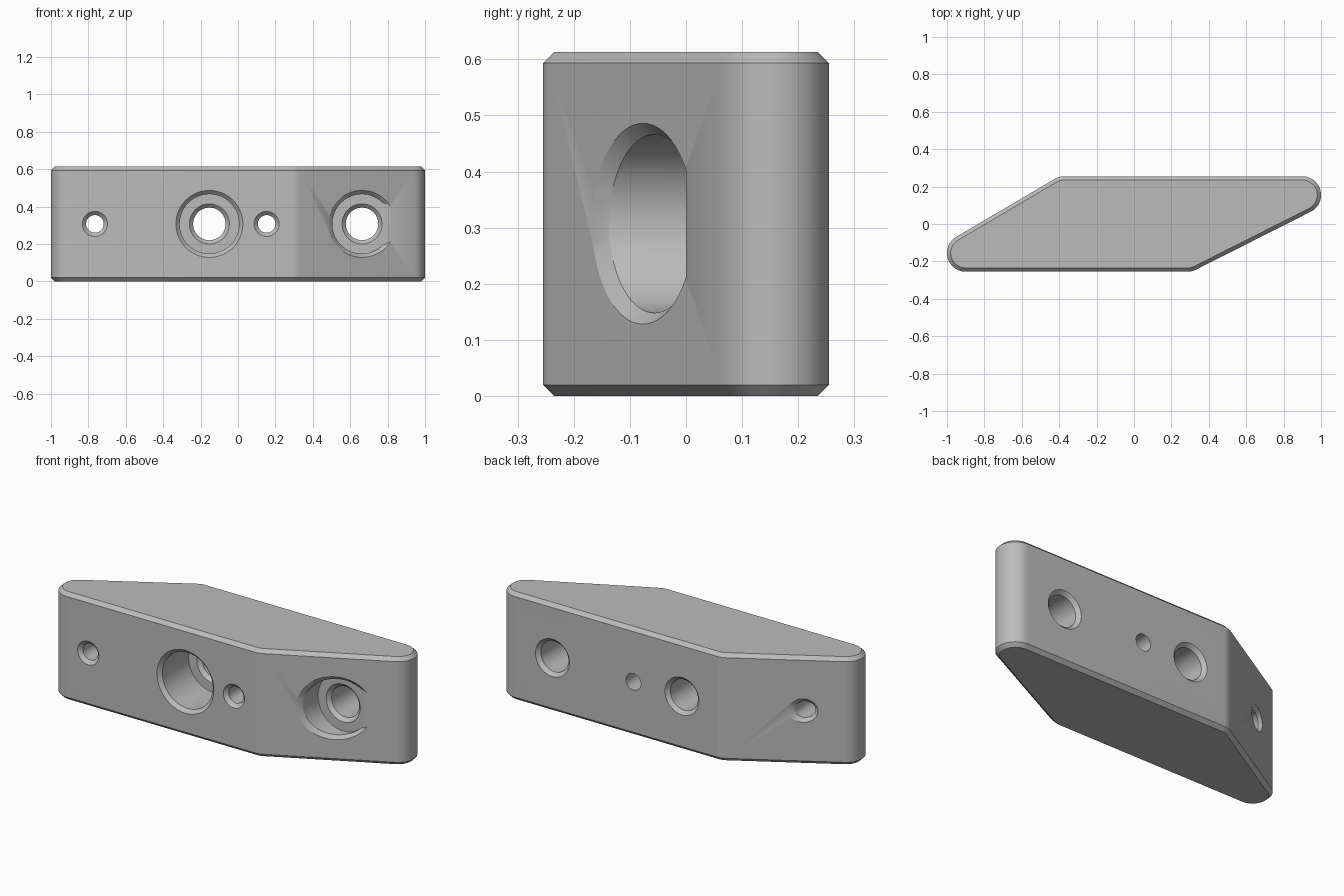
import bpy, bmesh
from math import sin, cos, tan, pi, atan2

cube = bpy.data.objects.get("Cube")
if cube:
    bpy.data.objects.remove(cube, do_unlink=True)

HEIGHT, HALF, MID = 0.613, 0.255, 0.307
ROUND, CHAMFER = 0.1, 0.02
LOW, HIGH = ROUND - HALF, HALF - ROUND      # y of the corner centres
FRONT_X, END_X, BACK_X = 0.286, 0.9, -0.373
front_slope = atan2(HIGH - LOW, END_X - FRONT_X)
back_slope = atan2(HIGH - LOW, BACK_X + END_X)

metal = bpy.data.materials.new("machined grey")
metal.use_nodes = True
grey = (0.5, 0.5, 0.5, 1)
metal.diffuse_color = grey
metal.node_tree.nodes["Principled BSDF"].inputs["Base Color"].default_value = grey


def loft(name, rings, clip=False):
    """Join rings of points into a closed solid."""
    bm = bmesh.new()
    loops = [[bm.verts.new(p) for p in ring] for ring in rings]
    n = len(loops[0])
    for a, b in zip(loops, loops[1:]):
        for i in range(n):
            j = (i + 1) % n
            bm.faces.new((a[i], a[j], b[j], b[i]))
    bm.faces.new(loops[0])
    bm.faces.new(loops[-1])
    if clip:  # flat floor on the middle plane
        bmesh.ops.bisect_plane(bm, geom=bm.verts[:] + bm.edges[:] + bm.faces[:],
                               plane_co=(0, 0, 0), plane_no=(0, 1, 0), clear_outer=True)
        bmesh.ops.holes_fill(bm, edges=[e for e in bm.edges if e.is_boundary])
    bmesh.ops.recalc_face_normals(bm, faces=bm.faces[:])
    mesh = bpy.data.meshes.new(name)
    bm.to_mesh(mesh)
    bm.free()
    mesh.materials.append(metal)
    obj = bpy.data.objects.new(name, mesh)
    bpy.context.collection.objects.link(obj)
    return obj


def outline(z, inset):
    """Rounded plan outline, pulled in by the chamfer."""
    corners = [(FRONT_X, LOW, -pi / 2, front_slope - pi / 2, 6),
               (END_X, HIGH, front_slope - pi / 2, pi / 2, 24),
               (BACK_X, HIGH, pi / 2, pi / 2 + back_slope, 6),
               (-END_X, LOW, pi / 2 + back_slope, pi * 1.5, 24)]
    r = ROUND - inset
    return [(cx + r * cos(a + (b - a) * i / n), cy + r * sin(a + (b - a) * i / n), z)
            for cx, cy, a, b, n in corners for i in range(n + 1)]


# Wall surfaces as y at a given x
def front(x): return -HALF
def back(x): return HALF
def middle(x): return 0
def front_slant(x): return LOW - ROUND / cos(front_slope) + (x - FRONT_X) * tan(front_slope)
def back_slant(x): return HIGH + ROUND / cos(back_slope) + (x - BACK_X) * tan(back_slope)


# Chamfered block
block = loft("clamp_block", [outline(0, CHAMFER), outline(CHAMFER, 0),
                             outline(HEIGHT - CHAMFER, 0), outline(HEIGHT, CHAMFER)])


def drill(cx, steps, clip=False):
    """Cut a round hole along y; steps are (radius, wall, offset)."""
    rings = []
    for r, wall, off in steps:
        pts = [(cx + r * cos(2 * pi * i / 64), MID + r * sin(2 * pi * i / 64)) for i in range(64)]
        rings.append([(x, wall(x) + off, z) for x, z in pts])
    cutter = loft("hole_cutter", rings, clip)
    cutter.hide_render = True
    mod = block.modifiers.new("hole", 'BOOLEAN')
    mod.operation, mod.solver, mod.object = 'DIFFERENCE', 'EXACT', cutter
    bpy.context.view_layer.objects.active = block
    bpy.ops.object.modifier_apply(modifier=mod.name)
    bpy.data.objects.remove(cutter, do_unlink=True)


def mouth(r, wall, out):
    """Chamfered entry: a cone through the wall surface."""
    c = CHAMFER
    steps = [(r + 2 * c, wall, -c * out), (r, wall, c * out)]
    return steps


# Large counterbores with bolt holes
for x, wall in ((-0.153, front), (0.663, front_slant)):
    drill(x, mouth(0.159, wall, 1) + [(0.159, wall, 0.5)], clip=True)
    drill(x, mouth(0.087, middle, 1) + mouth(0.087, back, -1)[::-1])

# Small pin holes
drill(0.153, mouth(0.047, front, 1) + [(0.047, back, 0.1)])
drill(-0.765, mouth(0.047, front, 1) + mouth(0.047, back_slant, -1)[::-1])

# Smooth rounds, crisp chamfers
bpy.ops.object.select_all(action='DESELECT')
block.select_set(True)
bpy.context.view_layer.objects.active = block
bpy.ops.object.shade_smooth_by_angle(angle=pi / 6)
